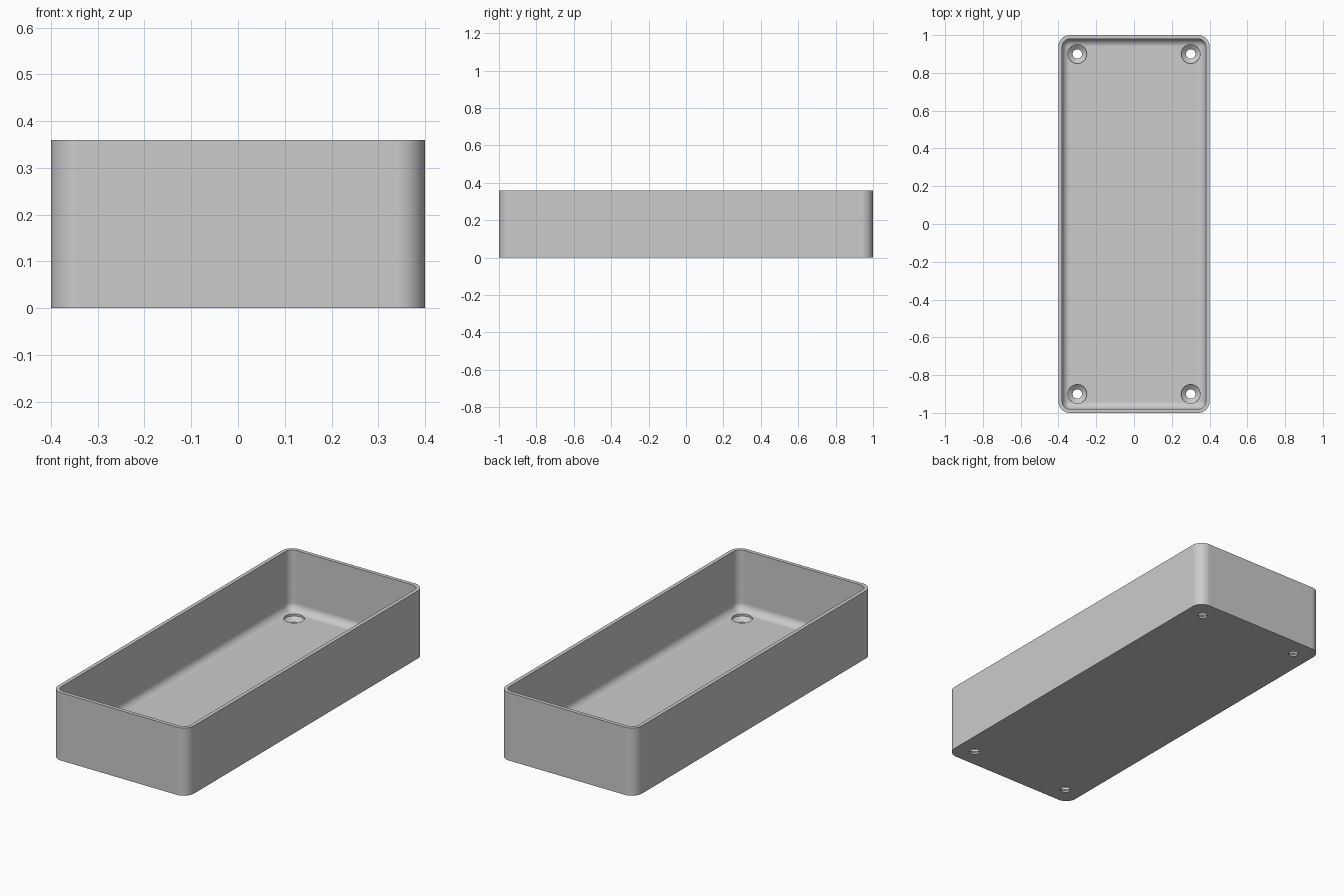
import bpy, bmesh, math

cube = bpy.data.objects.get("Cube")
if cube:
    bpy.data.objects.remove(cube, do_unlink=True)

HALF_X, HALF_Y, HEIGHT = 0.4, 1.0, 0.36
CORNER, WALL, FLOOR, FILLET = 0.06, 0.02, 0.04, 0.04
HOLE_X, HOLE_Y = 0.3, 0.9

grey = bpy.data.materials.new("plain grey")
grey.use_nodes = True
colour = (0.6, 0.6, 0.6, 1)
grey.diffuse_color = colour
grey.node_tree.nodes["Principled BSDF"].inputs["Base Color"].default_value = colour


def rounded_ring(bm, inset, z, steps=10):
    """Rounded rectangle of vertices, inset from the outer wall."""
    r = max(CORNER - inset, 0)
    cx, cy = HALF_X - inset - r, HALF_Y - inset - r
    ring = []
    for i, (sx, sy) in enumerate([(1, 1), (-1, 1), (-1, -1), (1, -1)]):
        for k in range(steps + 1):
            a = (i + k / steps) * math.pi / 2
            ring.append(bm.verts.new((sx * cx + r * math.cos(a), sy * cy + r * math.sin(a), z)))
    return ring


def loft(bm, rings):
    """Skin consecutive rings and cap both ends."""
    for low, high in zip(rings, rings[1:]):
        n = len(low)
        for i in range(n):
            j = (i + 1) % n
            bm.faces.new((low[i], low[j], high[j], high[i]))
    bm.faces.new(list(reversed(rings[0])))
    bm.faces.new(rings[-1])
    bmesh.ops.remove_doubles(bm, verts=bm.verts, dist=1e-5)
    bmesh.ops.recalc_face_normals(bm, faces=bm.faces)


def make_object(name, bm):
    mesh = bpy.data.meshes.new(name)
    bm.to_mesh(mesh)
    bm.free()
    mesh.materials.append(grey)
    obj = bpy.data.objects.new(name, mesh)
    bpy.context.collection.objects.link(obj)
    return obj


# Open tray: outer wall, rim, inner wall, floor fillet
bm = bmesh.new()
levels = [(0, 0), (0, HEIGHT), (WALL, HEIGHT)]
for k in range(9):
    a = k / 8 * math.pi / 2
    levels.append((WALL + FILLET * (1 - math.cos(a)), FLOOR + FILLET * (1 - math.sin(a))))
loft(bm, [rounded_ring(bm, inset, z) for inset, z in levels])
tray = make_object("tray", bm)

# Countersunk screw holes: (radius, height) profile for each cutter
profile = [(0.025, -0.02), (0.025, 0.01), (0.05, 0.03), (0.05, 0.08)]
SIDES = 32
for sx in (-1, 1):
    for sy in (-1, 1):
        bm = bmesh.new()
        rings = []
        for r, z in profile:
            angles = [2 * math.pi * k / SIDES for k in range(SIDES)]
            rings.append([bm.verts.new((sx * HOLE_X + r * math.cos(a),
                                        sy * HOLE_Y + r * math.sin(a), z)) for a in angles])
        loft(bm, rings)
        cutter = make_object("screw_hole_cutter", bm)
        cutter.hide_render = True
        cut = tray.modifiers.new("screw hole", "BOOLEAN")
        cut.operation, cut.solver, cut.object = "DIFFERENCE", "EXACT", cutter
        bpy.context.view_layer.objects.active = tray
        bpy.ops.object.modifier_apply(modifier=cut.name)
        bpy.data.objects.remove(cutter, do_unlink=True)

# Smooth corners and fillet, crisp rim and holes
bpy.ops.object.select_all(action="DESELECT")
tray.select_set(True)
bpy.context.view_layer.objects.active = tray
bpy.ops.object.shade_smooth_by_angle(angle=math.radians(30))
weighted = tray.modifiers.new("flat panel normals", "WEIGHTED_NORMAL")
weighted.keep_sharp = True
